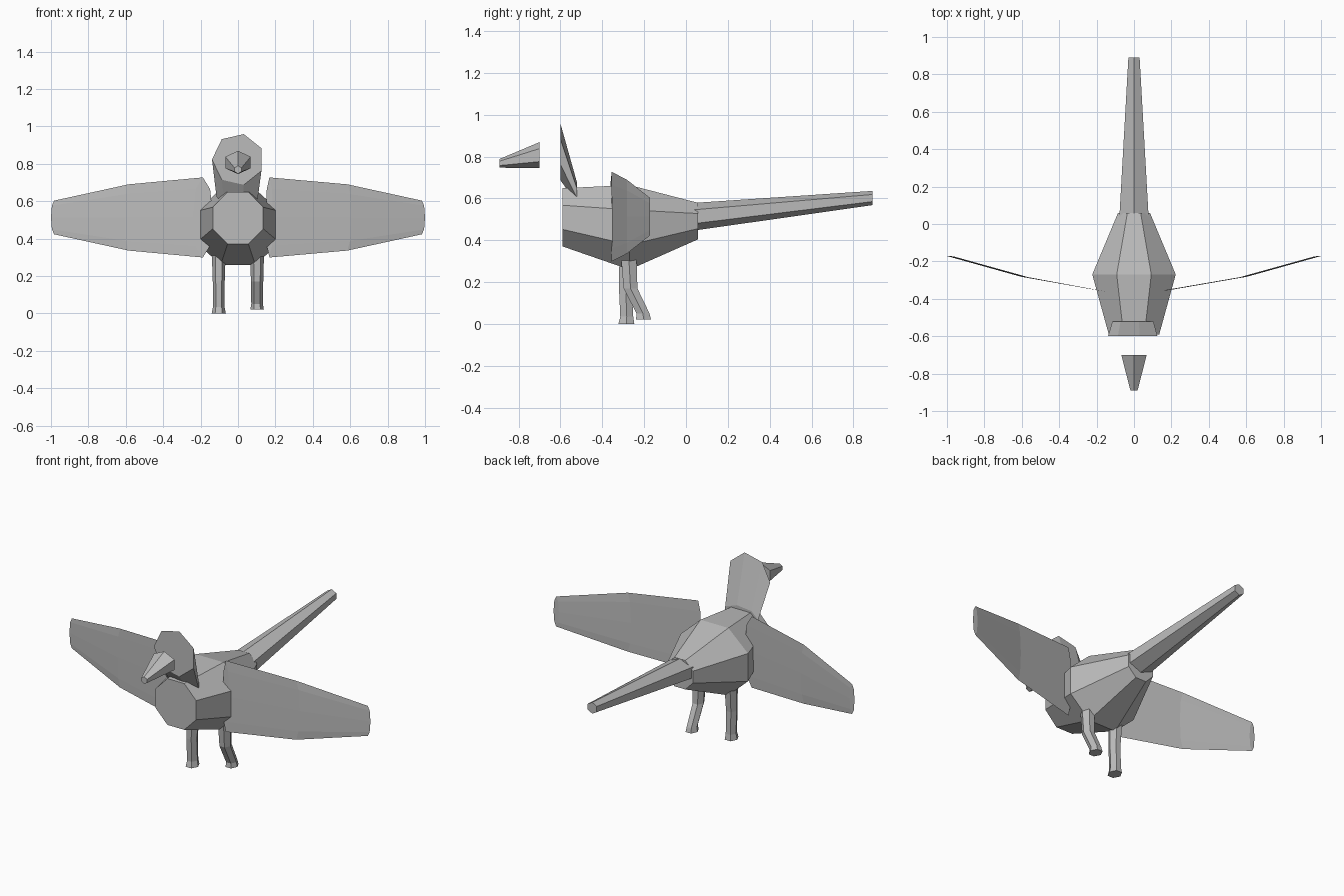
import bpy, bmesh
from math import cos, sin, pi
from mathutils import Vector

cube = bpy.data.objects.get("Cube")
if cube:
    bpy.data.objects.remove(cube)

grey = bpy.data.materials.new("plain grey")
grey.use_nodes = True
colour = (0.5, 0.5, 0.5, 1)
grey.diffuse_color = colour
grey.node_tree.nodes["Principled BSDF"].inputs["Base Color"].default_value = colour


def ring(centre, u, v, sides, start=0.0):
    """Polygon around centre, spanned by the half-axes u and v."""
    c, u, v = Vector(centre), Vector(u), Vector(v)
    angles = [start + 2 * pi * i / sides for i in range(sides)]
    return [c + u * cos(a) + v * sin(a) for a in angles]


def loft(name, rings):
    """Skin a row of rings and cap both ends."""
    bm = bmesh.new()
    loops = [[bm.verts.new(p) for p in r] for r in rings]
    n = len(loops[0])
    for a, b in zip(loops, loops[1:]):
        for i in range(n):
            j = (i + 1) % n
            bm.faces.new((a[i], a[j], b[j], b[i]))
    bm.faces.new(loops[0])
    bm.faces.new(loops[-1])
    bmesh.ops.recalc_face_normals(bm, faces=bm.faces)
    mesh = bpy.data.meshes.new(name)
    bm.to_mesh(mesh)
    bm.free()
    mesh.materials.append(grey)
    obj = bpy.data.objects.new(name, mesh)
    bpy.context.collection.objects.link(obj)
    return obj


def along_y(name, sections, sides, start):
    """Loft upright sections given as (y, z, half width, half height)."""
    return loft(name, [ring((0, y, z), (w, 0, 0), (0, 0, h), sides, start)
                       for y, z, w, h in sections])


# Octagonal body; radii are corner radii of flat-topped octagons
k = 1 / cos(pi / 8)
along_y("body", [(-0.59, 0.51, 0.135 * k, 0.139 * k),
                 (-0.27, 0.462, 0.223 * k, 0.202 * k),
                 (0.058, 0.492, 0.086 * k, 0.087 * k)], 8, pi / 8)

# Hexagonal tail and beak, with a ridge on top
h = 1 / cos(pi / 6)
along_y("tail", [(0.04, 0.513, 0.078 * h, 0.066),
                 (0.89, 0.602, 0.03 * h, 0.034)], 6, pi / 2)
along_y("beak", [(-0.70, 0.807, 0.068 * h, 0.062),
                 (-0.89, 0.768, 0.019 * h, 0.021)], 6, pi / 2)

# Flat-faced head narrowing back into the neck
along_y("head", [(-0.60, 0.823, 0.139, 0.139),
                 (-0.52, 0.623, 0.115, 0.052)], 7, pi)

# Thin swept wings: (x, y, half height, bulge along the wing)
for name, side, root, root_bulge in (("left_wing", 1, 0.168, 0.02),
                                     ("right_wing", -1, 0.188, 0.055)):
    stations = [(root, -0.355, 0.214, root_bulge),
                (0.585, -0.283, 0.177, 0.02),
                (0.983, -0.172, 0.09, 0.017)]
    loft(name, [ring((side * x, y, 0.513),
                     (side * bulge, bulge * 0.22 - 0.003, 0), (0, 0, half), 8)
                for x, y, half, bulge in stations])

# Hexagonal legs: (y, z, radius) from hip to foot
hips = {
    "right_leg": (-0.103, [(-0.28, 0.35, 0.038), (-0.288, 0.17, 0.032),
                           (-0.283, 0.035, 0.031), (-0.285, 0, 0.038)]),
    "left_leg": (0.102, [(-0.275, 0.35, 0.038), (-0.265, 0.17, 0.033),
                         (-0.205, 0.05, 0.031), (-0.203, 0.022, 0.036)]),
}
for name, (x, path) in hips.items():
    loft(name, [ring((x, y, z), (r, 0, 0), (0, r * h, 0), 6) for y, z, r in path])
